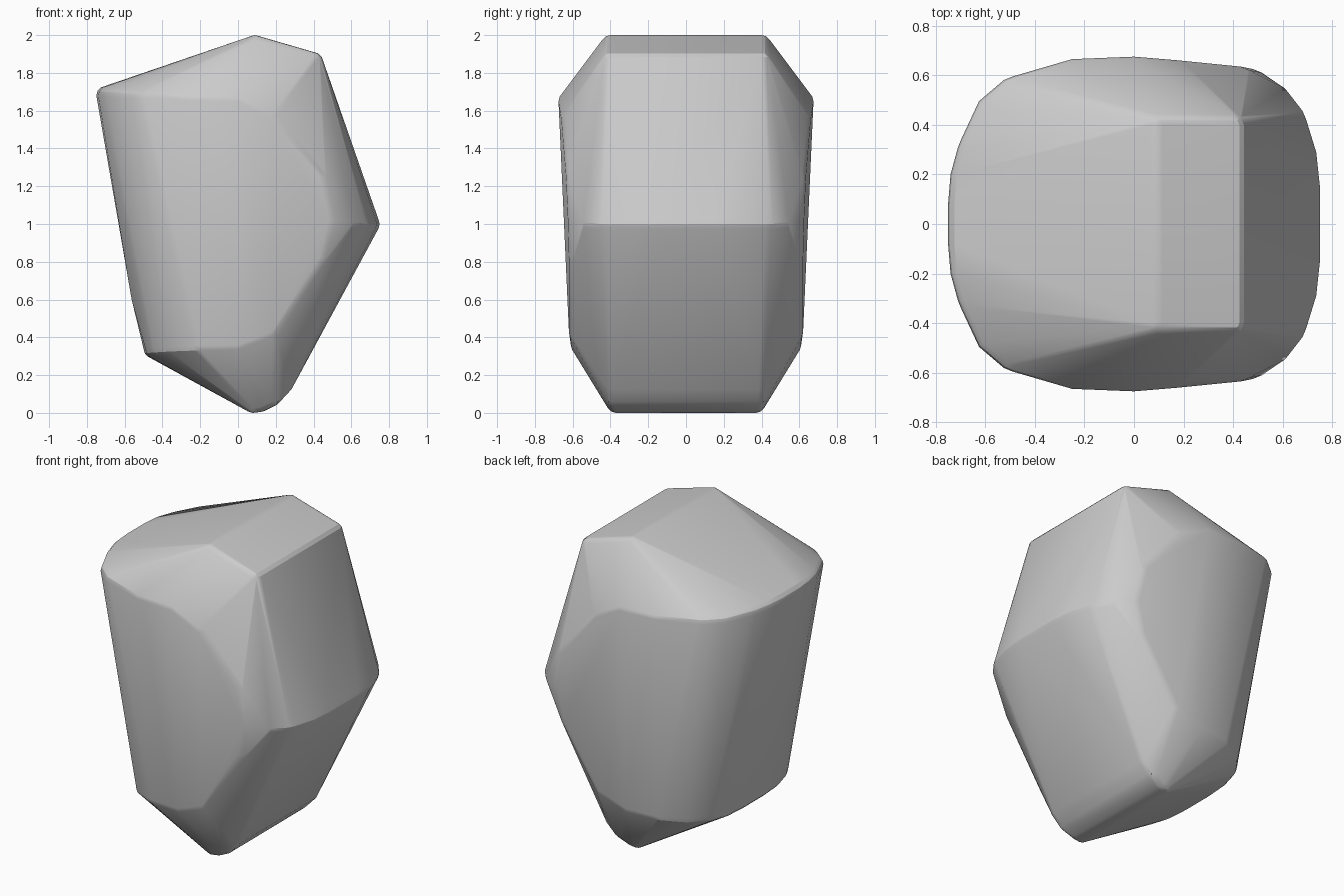
import bpy, bmesh, math
from mathutils import Vector

if "Cube" in bpy.data.objects:
    bpy.data.objects.remove(bpy.data.objects["Cube"])

R = 0.05  # edge rounding radius

# Centres of the rounded corners on the +y half (mirrored below)
top_ridge = [(0.09, 0.40, 1.95), (0.40, 0.40, 1.86)]
bottom_keel = [(0.08, 0.37, 0.05), (0.12, 0.37, 0.055), (0.18, 0.38, 0.085), (0.24, 0.385, 0.15)]
upper_left_rim = [(-0.70, 0.08, 1.68), (-0.69, 0.20, 1.68), (-0.66, 0.31, 1.675),
                  (-0.59, 0.46, 1.67), (-0.49, 0.545, 1.665), (-0.25, 0.615, 1.655), (0, 0.625, 1.65)]
lower_left_rim = [(-0.45, 0.10, 0.34), (-0.44, 0.24, 0.34), (-0.41, 0.36, 0.345),
                  (-0.33, 0.47, 0.35), (-0.20, 0.54, 0.355), (0, 0.56, 0.36)]
left_swell = [(-0.513, 0.14, 0.6)]
right_belt = [(0.70, 0.15, 1.0), (0.685, 0.29, 1.0), (0.645, 0.42, 1.0),
              (0.575, 0.51, 1.01), (0.48, 0.575, 1.02)]
side_rim = [(0.18, 0.61, 1.55), (0.43, 0.585, 1.25), (0.43, 0.57, 0.82), (0.18, 0.57, 0.43)]

# Unit ball with vertices on every axis
ball = []
for i in range(7):
    a = math.pi * (i / 6 - 0.5)
    for j in range(8 if 0 < i < 6 else 1):
        b = j * math.pi / 4
        ball.append(Vector((math.cos(a) * math.cos(b), math.cos(a) * math.sin(b), math.sin(a))))

# Boulder: hull around all the rounded corners
bm = bmesh.new()
for x, y, z in (top_ridge + bottom_keel + upper_left_rim + lower_left_rim
                + left_swell + right_belt + side_rim):
    for s in (1, -1):
        for d in ball:
            bm.verts.new(Vector((x, s * y, z)) + d * R)
hull = bmesh.ops.convex_hull(bm, input=bm.verts[:])
loose = {g for g in hull["geom_interior"] + hull["geom_unused"] if isinstance(g, bmesh.types.BMVert)}
bmesh.ops.delete(bm, geom=list(loose), context='VERTS')
bmesh.ops.delete(bm, geom=[v for v in bm.verts if not v.link_faces], context='VERTS')
bmesh.ops.dissolve_limit(bm, angle_limit=math.radians(1), verts=bm.verts[:], edges=bm.edges[:])
bmesh.ops.recalc_face_normals(bm, faces=bm.faces[:])

mesh = bpy.data.meshes.new("boulder")
bm.to_mesh(mesh)
bm.free()
boulder = bpy.data.objects.new("boulder", mesh)
bpy.context.collection.objects.link(boulder)
bpy.context.view_layer.objects.active = boulder
boulder.select_set(True)
bpy.ops.object.shade_smooth_by_angle(angle=math.radians(25))
